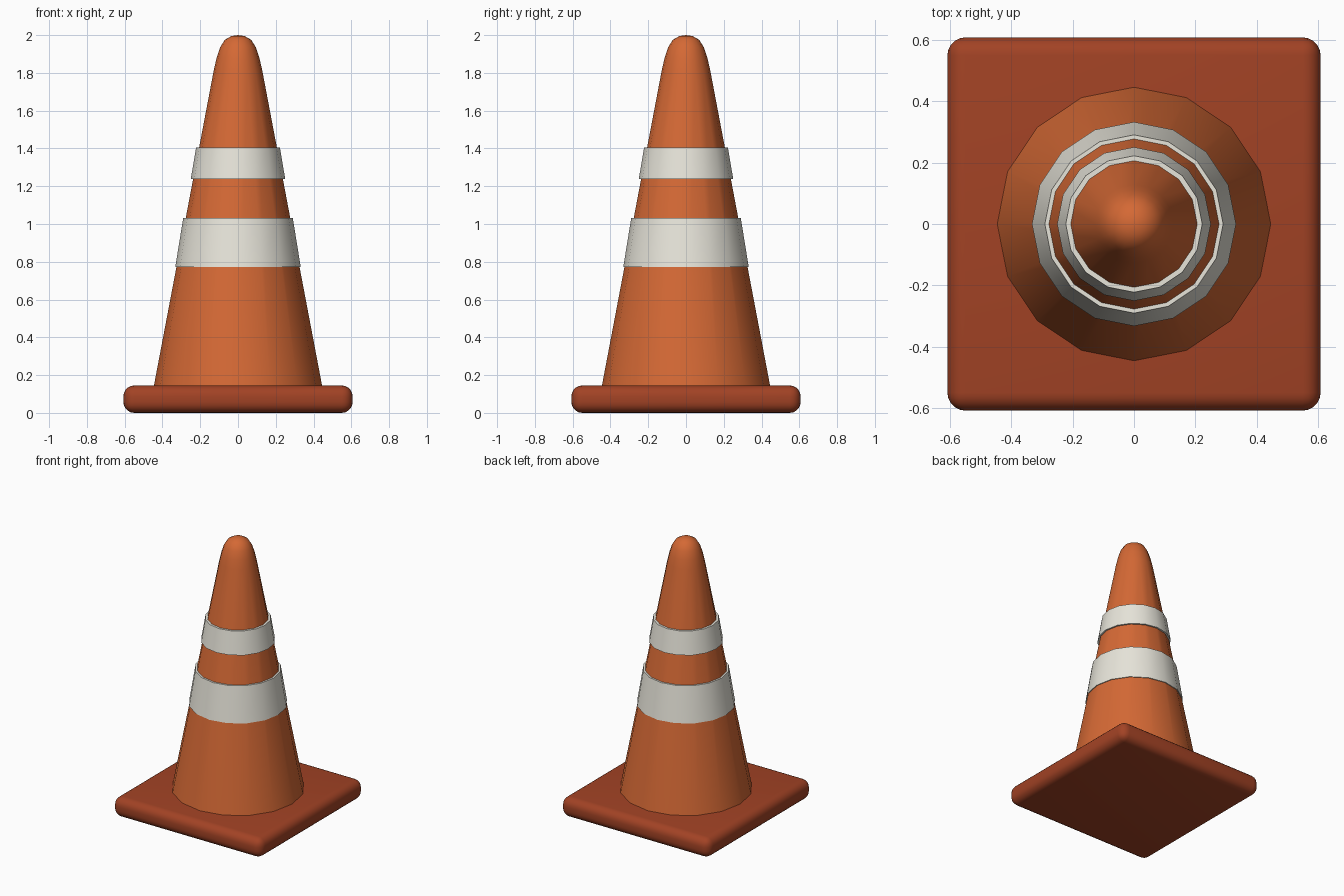
import bpy, bmesh, math

if "Cube" in bpy.data.objects:
    bpy.data.objects.remove(bpy.data.objects["Cube"])

SIDES = 16


def material(name, color):
    m = bpy.data.materials.new(name)
    m.diffuse_color = (*color, 1)
    m.use_nodes = True
    m.node_tree.nodes["Principled BSDF"].inputs["Base Color"].default_value = m.diffuse_color
    return m


def finish(name, bm, mat, angle):
    bmesh.ops.recalc_face_normals(bm, faces=bm.faces)
    mesh = bpy.data.meshes.new(name)
    bm.to_mesh(mesh)
    bm.free()
    mesh.materials.append(mat)
    obj = bpy.data.objects.new(name, mesh)
    bpy.context.collection.objects.link(obj)
    bpy.ops.object.select_all(action='DESELECT')
    obj.select_set(True)
    bpy.context.view_layer.objects.active = obj
    bpy.ops.object.shade_smooth_by_angle(angle=math.radians(angle))
    return obj


def lathe(name, profile, mat, closed=False):
    """Turn an (r, z) profile around z; r = 0 makes a pole."""
    bm = bmesh.new()
    verts = [bm.verts.new((r, 0, z)) for r, z in profile]
    pairs = list(zip(verts, verts[1:] + verts[:1]))
    if not closed:
        pairs.pop()
    edges = [bm.edges.new(p) for p in pairs]
    bmesh.ops.spin(bm, geom=verts + edges, cent=(0, 0, 0), axis=(0, 0, 1),
                   angle=2 * math.pi, steps=SIDES, use_merge=True)
    bmesh.ops.remove_doubles(bm, verts=bm.verts, dist=1e-4)
    return finish(name, bm, mat, 40)


orange = material("orange", (0.66, 0.14, 0.035))
dark_orange = material("dark_orange", (0.36, 0.055, 0.018))
white = material("white", (0.8, 0.78, 0.7))

# Square base with rounded edges
bm = bmesh.new()
bmesh.ops.create_cube(bm, size=1)
for v in bm.verts:
    v.co = (v.co.x * 1.214, v.co.y * 1.214, (v.co.z + 0.5) * 0.145)
bmesh.ops.bevel(bm, geom=bm.edges[:], offset=0.058, offset_type='OFFSET',
                segments=5, profile=0.5, affect='EDGES')
finish("base", bm, dark_orange, 40)

# Cone body with rounded tip
lathe("cone_body", [(0.447, 0.135), (0.445, 0.145), (0.128, 1.815), (0.113, 1.88),
                    (0.095, 1.935), (0.07, 1.975), (0.035, 1.995), (0, 2.0)], orange)


# Reflective bands, slightly proud of the cone
def band(name, z0, r0, z1, r1):
    lathe(name, [(r0, z0), (r1, z1), (r1 - 0.025, z1), (r0 - 0.025, z0)], white, True)


band("lower_band", 0.773, 0.332, 1.032, 0.29)
band("upper_band", 1.238, 0.25, 1.405, 0.222)
